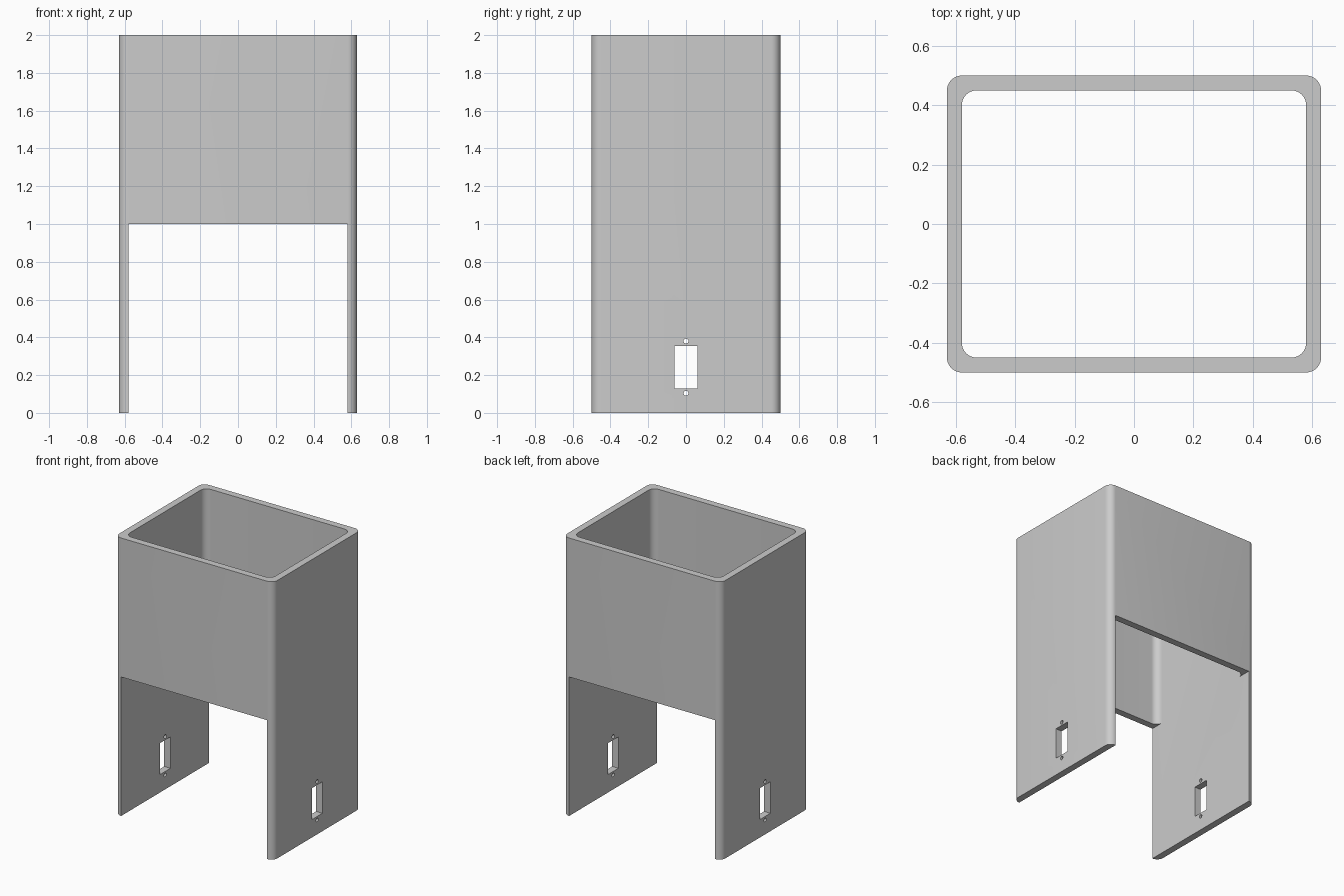
import bpy, bmesh, math
from mathutils import Matrix

if "Cube" in bpy.data.objects:
    bpy.data.objects.remove(bpy.data.objects["Cube"], do_unlink=True)

W, D, H = 1.26, 1.0, 2.0     # outer size
WALL, RADIUS = 0.05, 0.05    # wall thickness, corner radius
INNER = W - 2 * WALL

grey = bpy.data.materials.new("plain grey")
grey.use_nodes = True
colour = (0.6, 0.6, 0.6, 1)
grey.diffuse_color = colour
grey.node_tree.nodes["Principled BSDF"].inputs["Base Color"].default_value = colour


def make_object(name, bm):
    mesh = bpy.data.meshes.new(name)
    bm.to_mesh(mesh)
    bm.free()
    mesh.materials.append(grey)
    obj = bpy.data.objects.new(name, mesh)
    bpy.context.collection.objects.link(obj)
    return obj


def box(name, size, z_mid, radius=0):
    """Box centred in x and y, with optional rounded vertical corners."""
    bm = bmesh.new()
    bmesh.ops.create_cube(bm, size=1)
    bmesh.ops.scale(bm, vec=size, verts=bm.verts)
    bmesh.ops.translate(bm, vec=(0, 0, z_mid), verts=bm.verts)
    if radius:
        upright = [e for e in bm.edges
                   if abs(e.verts[0].co.z - e.verts[1].co.z) > 0.01]
        bmesh.ops.bevel(bm, geom=upright, offset=radius, segments=10,
                        profile=0.5, affect='EDGES')
    return make_object(name, bm)


def pin(name, z):
    """Thin cylinder along x, through both side walls."""
    bm = bmesh.new()
    bmesh.ops.create_cone(bm, cap_ends=True, segments=24, radius1=0.013,
                          radius2=0.013, depth=W + 0.4,
                          matrix=Matrix.Translation((0, 0, z))
                          @ Matrix.Rotation(math.pi / 2, 4, 'Y'))
    return make_object(name, bm)


# Square tube with rounded corners
housing = box("housing", (W, D, H), H / 2, RADIUS)
cutters = [
    box("bore", (INNER, D - 2 * WALL, H + 0.4), H / 2, RADIUS),
    # Open front and back between the two side legs
    box("leg_opening", (INNER, D + 0.4, H), 0),
    # Connector window and its screw holes in each side
    box("side_window", (W + 0.4, 0.12, 0.226), 0.242),
    pin("lower_screw_hole", 0.104),
    pin("upper_screw_hole", 0.38),
]

bpy.ops.object.select_all(action='DESELECT')
bpy.context.view_layer.objects.active = housing
housing.select_set(True)
for cutter in cutters:
    cutter.hide_render = True
    mod = housing.modifiers.new(cutter.name, 'BOOLEAN')
    mod.operation = 'DIFFERENCE'
    mod.solver = 'EXACT'
    mod.object = cutter
    bpy.ops.object.modifier_apply(modifier=mod.name)
    bpy.data.objects.remove(cutter, do_unlink=True)

bpy.ops.object.shade_smooth_by_angle(angle=math.radians(30))
